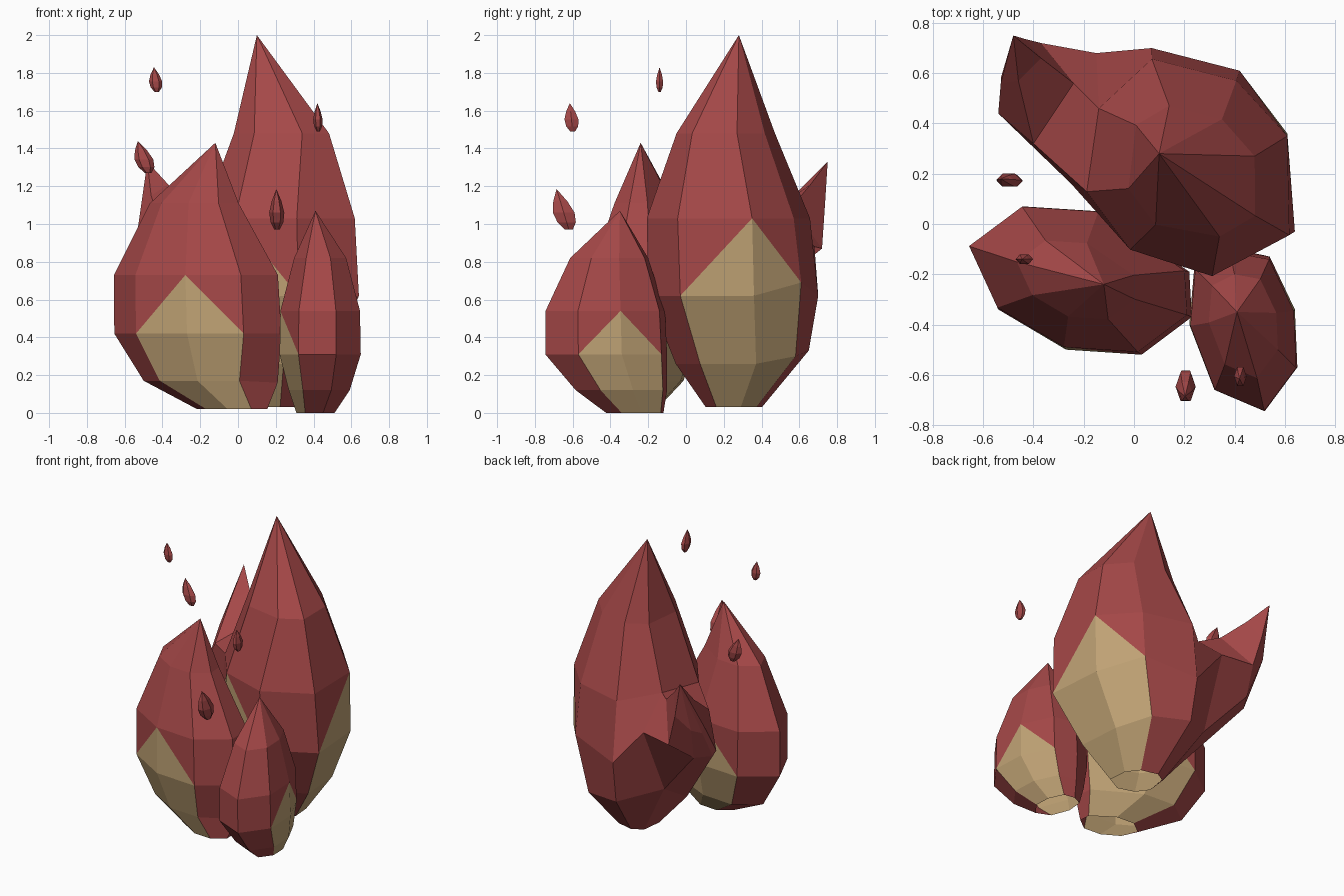
import bpy, bmesh, math
from mathutils import Vector

if "Cube" in bpy.data.objects:
    bpy.data.objects.remove(bpy.data.objects["Cube"], do_unlink=True)


def make_material(name, rgb):
    mat = bpy.data.materials.new(name)
    mat.use_nodes = True
    mat.diffuse_color = (*rgb, 1)
    mat.node_tree.nodes["Principled BSDF"].inputs["Base Color"].default_value = (*rgb, 1)
    return mat


RED = make_material("flame red", (0.375, 0.064, 0.064))
TAN = make_material("ember tan", (0.52, 0.36, 0.175))


def loft(name, rings, tip, patches=(), closed=False, skip=()):
    """Skin rings from the bottom up to a tip. Each patch column gets a tan
    shield: whole faces up to ring 2, then a point reaching ring 3.
    Cells (level, column) listed in skip are left open for a branch."""
    bm = bmesh.new()
    loops = [[bm.verts.new(p) for p in ring] for ring in rings]
    n = len(loops[0])

    def face(verts, tan=False):
        bm.faces.new(verts).material_index = int(tan)

    if closed:
        face(loops[0][::-1])
    for level in range(len(loops) - 1):
        low, high = loops[level], loops[level + 1]
        for i in range(n):
            j = (i + 1) % n
            if (level, i) in skip:
                continue
            if level == 2 and j in patches:        # rising half of the point
                face((low[i], low[j], high[j]), True)
                face((low[i], high[j], high[i]))
            elif level == 2 and i in patches:      # falling half of the point
                face((low[i], low[j], high[i]), True)
                face((low[j], high[j], high[i]))
            else:
                face((low[i], low[j], high[j], high[i]),
                     level < 2 and (i in patches or j in patches))
    top = bm.verts.new(tip)
    for i in range(n):
        face((loops[-1][i], loops[-1][(i + 1) % n], top))
    bmesh.ops.recalc_face_normals(bm, faces=bm.faces)
    mesh = bpy.data.meshes.new(name)
    bm.to_mesh(mesh)
    bm.free()
    mesh.materials.append(RED)
    mesh.materials.append(TAN)
    obj = bpy.data.objects.new(name, mesh)
    bpy.context.collection.objects.link(obj)


def flame(name, outline, middle, levels, tip, patches, moved={}, skip=()):
    """levels: (z, centre x, centre y, scale of the widest outline)
    moved: corners (ring, column) pulled to their own place"""
    rings = [[(cx + (x - middle[0]) * s, cy + (y - middle[1]) * s, z)
              for x, y in outline] for z, cx, cy, s in levels]
    for (ring, column), place in moved.items():
        rings[ring][column] = place
    loft(name, rings, tip, patches, skip=skip)
    return rings


# Tall flame, open underneath like the others
tall = flame(
    "tall_flame",
    [(0.32, -0.2), (0.64, -0.03), (0.61, 0.36), (0.42, 0.61),
     (0.07, 0.70), (-0.15, 0.57), (-0.2, 0.15), (-0.02, -0.09)],
    (0.22, 0.24),
    [(0.03, 0.19, 0.25, 0.33), (0.26, 0.165, 0.28, 0.76), (0.62, 0.22, 0.24, 1.0),
     (1.03, 0.215, 0.215, 0.96), (1.48, 0.23, 0.195, 0.6)],
    (0.10, 0.28, 2.0), (2, 7),
    moved={(1, 3): (0.34, 0.58, 0.30), (1, 4): (0.08, 0.65, 0.33),
           (1, 5): (-0.17, 0.48, 0.42), (2, 3): (0.42, 0.61, 0.69),
           (2, 5): (-0.15, 0.68, 0.88), (2, 6): (-0.25, 0.16, 0.62),
           (3, 2): (0.61, 0.35, 1.03), (3, 5): (-0.14, 0.46, 1.07),
           (4, 0): (0.34, -0.05, 1.48), (4, 2): (0.48, 0.27, 1.48)},
    skip={(1, 5), (2, 5)})

# Side tongue growing out of the opening in the tall flame
loft("side_tongue",
     [[tall[3][5], tall[2][5], tall[1][5], tall[1][6], tall[2][6], tall[3][6]],
      [(-0.24, 0.56, 1.09), (-0.37, 0.72, 0.87), (-0.45, 0.56, 0.74),
       (-0.52, 0.45, 0.73), (-0.54, 0.44, 0.77), (-0.40, 0.32, 0.97)],
      [(-0.37, 0.66, 1.21), (-0.43, 0.735, 1.09), (-0.50, 0.66, 0.98),
       (-0.53, 0.58, 0.94), (-0.53, 0.56, 0.98), (-0.46, 0.57, 1.15)]],
     (-0.48, 0.75, 1.33))

# Broad flame
flame("broad_flame",
      [(-0.27, -0.5), (0.03, -0.52), (0.23, -0.37), (0.22, -0.19),
       (-0.13, 0.05), (-0.44, 0.07), (-0.655, -0.09), (-0.54, -0.34)],
      (-0.21, -0.23),
      [(0.02, -0.03, -0.28, 0.42), (0.17, -0.17, -0.235, 0.74), (0.42, -0.21, -0.23, 1.0),
       (0.73, -0.22, -0.225, 0.98), (1.11, -0.23, -0.225, 0.53)],
      (-0.12, -0.24, 1.43), (0, 4),
      moved={(1, 2): (0.21, -0.32, 0.16), (1, 3): (0.2, -0.19, 0.16)})

# Short flame
flame("short_flame",
      [(0.52, -0.745), (0.65, -0.57), (0.64, -0.34), (0.54, -0.13),
       (0.38, -0.1), (0.24, -0.17), (0.22, -0.4), (0.32, -0.66)],
      (0.435, -0.42),
      [(0.0, 0.41, -0.27, 0.47), (0.12, 0.43, -0.34, 0.75), (0.31, 0.435, -0.42, 1.0),
       (0.54, 0.435, -0.425, 0.98), (0.82, 0.435, -0.405, 0.64)],
      (0.41, -0.35, 1.07), (2, 6))

# Floating sparks: bottom point, tip, half width in x and y
sparks = [
    ((-0.43, -0.14, 1.70), (-0.445, -0.14, 1.83), 0.035, 0.022),
    ((0.425, -0.60, 1.49), (0.42, -0.615, 1.64), 0.025, 0.043),
    ((-0.475, 0.17, 1.27), (-0.53, 0.18, 1.44), 0.05, 0.03),
    ((0.207, -0.62, 0.97), (0.203, -0.685, 1.185), 0.04, 0.066),
]
for k, (base, tip, wx, wy) in enumerate(sparks):
    base, tip = Vector(base), Vector(tip)
    rings = []
    for t, s in ((0.0, 0.35), (0.18, 0.85), (0.42, 1.0), (0.7, 0.65)):
        c = base.lerp(tip, t)
        rings.append([(c.x + wx * s * math.cos(a), c.y + wy * s * math.sin(a), c.z)
                      for a in (math.tau * i / 6 for i in range(6))])
    loft(f"spark_{k + 1}", rings, tip, closed=True)
